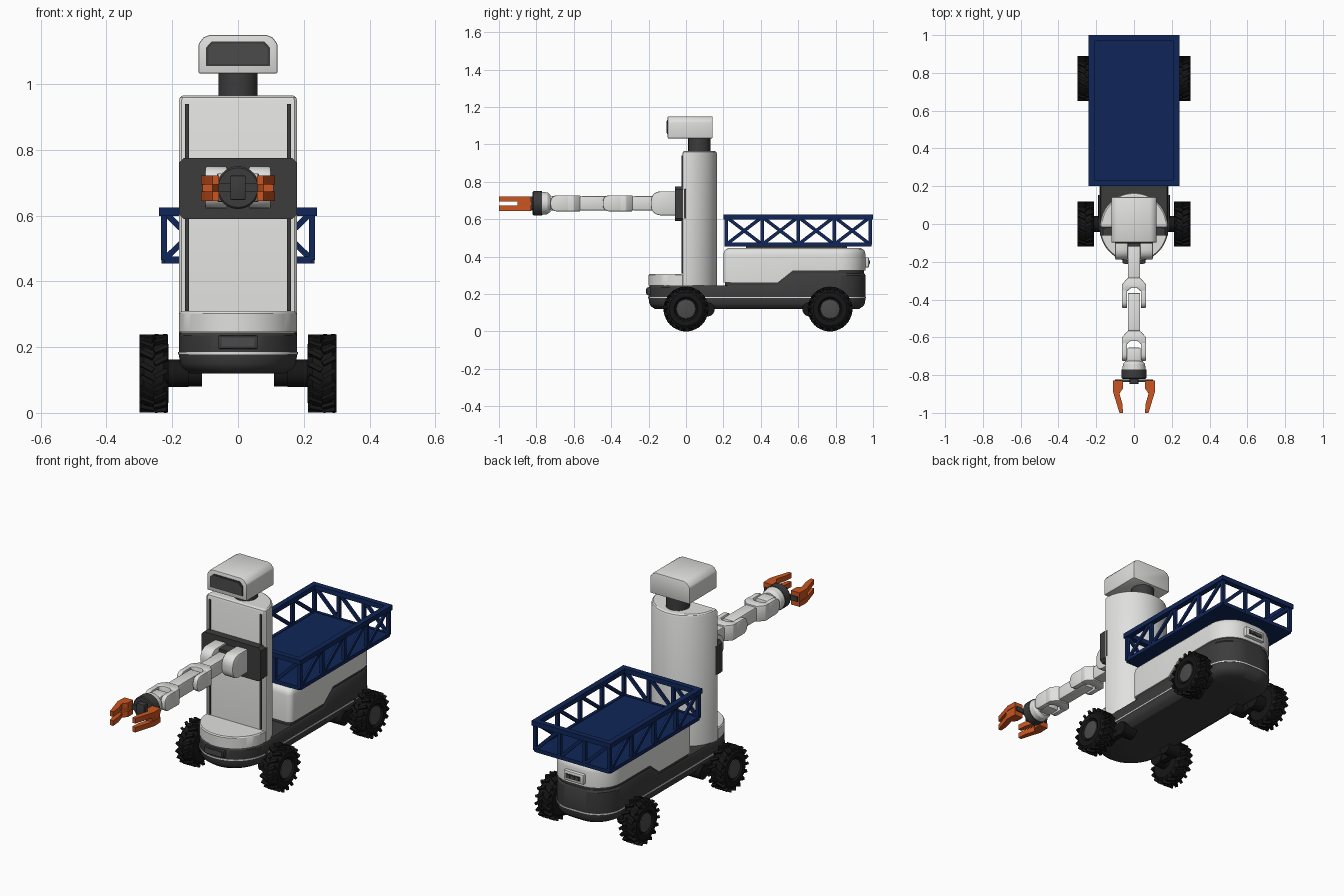
import bpy, bmesh, math
from mathutils import Vector, Matrix

cube = bpy.data.objects.get("Cube")
if cube:
    bpy.data.objects.remove(cube, do_unlink=True)


def material(name, r, g, b):
    m = bpy.data.materials.new(name)
    m.use_nodes = True
    m.diffuse_color = (r, g, b, 1)
    m.node_tree.nodes["Principled BSDF"].inputs["Base Color"].default_value = (r, g, b, 1)
    return m


WHITE = material("shell white", .75, .75, .74)
DARK = material("charcoal", .045, .045, .045)
BLACK = material("tyre black", .008, .008, .008)
GREY = material("hub grey", .07, .07, .07)
NAVY = material("tray navy", .005, .019, .1)
ORANGE = material("claw orange", .6, .09, .015)


def finish(name, bm, mat, bevel=0):
    bmesh.ops.remove_doubles(bm, verts=bm.verts, dist=1e-5)
    bmesh.ops.recalc_face_normals(bm, faces=bm.faces)
    if bevel:
        edges = [e for e in bm.edges if e.calc_face_angle(0) > .6]
        bmesh.ops.bevel(bm, geom=edges, offset=bevel, segments=2, profile=.5, affect='EDGES')
    mesh = bpy.data.meshes.new(name)
    bm.to_mesh(mesh)
    bm.free()
    mesh.materials.append(mat)
    ob = bpy.data.objects.new(name, mesh)
    bpy.context.collection.objects.link(ob)
    bpy.ops.object.select_all(action='DESELECT')
    ob.select_set(True)
    bpy.context.view_layer.objects.active = ob
    bpy.ops.object.shade_smooth_by_angle(angle=math.radians(32))
    return ob


def prism(name, pts, axis, lo, hi, mat, bevel=0):
    place = {'x': lambda a, b, t: (t, a, b), 'y': lambda a, b, t: (a, t, b),
             'z': lambda a, b, t: (a, b, t)}[axis]
    bm = bmesh.new()
    rings = [[bm.verts.new(place(a, b, t)) for a, b in pts] for t in (lo, hi)]
    for r in rings:
        bm.faces.new(r)
    for i in range(len(pts)):
        bm.faces.new((rings[0][i - 1], rings[0][i], rings[1][i], rings[1][i - 1]))
    return finish(name, bm, mat, bevel)


def box(name, x0, x1, y0, y1, z0, z1, mat, bevel=0):
    return prism(name, [(x0, y0), (x1, y0), (x1, y1), (x0, y1)], 'z', z0, z1, mat, bevel)


def lathe(name, profile, axis, centre, mat, n=32):
    bm = bmesh.new()
    rings = []
    for t, r in profile:
        ring = []
        for i in range(n):
            a = math.tau * i / n
            u, v = r * math.cos(a), r * math.sin(a)
            p = {'x': (t, u, v), 'y': (u, t, v), 'z': (u, v, t)}[axis]
            ring.append(bm.verts.new(Vector(p) + Vector(centre)))
        rings.append(ring)
    for a, b in zip(rings, rings[1:]):
        for i in range(n):
            bm.faces.new((a[i - 1], a[i], b[i], b[i - 1]))
    return finish(name, bm, mat)


def arc(cx, cy, r, a0, a1, n=12):
    angles = [math.radians(a0 + (a1 - a0) * i / n) for i in range(n + 1)]
    return [(cx + r * math.cos(a), cy + r * math.sin(a)) for a in angles]


def shell(name, half, levels, mat):
    """Mirrored plan outline stacked through (inset, height) levels."""
    ys = [p[1] for p in half]
    mid, length = (min(ys) + max(ys)) / 2, (max(ys) - min(ys)) / 2
    width = max(p[0] for p in half)
    outline = half + [(-x, y) for x, y in reversed(half)]
    n, k = len(outline), len(half)
    bm = bmesh.new()
    rings = []
    for inset, z in levels:
        rings.append([bm.verts.new((x * (1 - inset / width), mid + (y - mid) * (1 - inset / length),
                                    z(y) if callable(z) else z)) for x, y in outline])
    for a, b in zip(rings, rings[1:]):
        for i in range(n):
            bm.faces.new((a[i - 1], a[i], b[i], b[i - 1]))
    for r in (rings[0], rings[-1]):
        for i in range(k - 1):
            bm.faces.new((r[i], r[i + 1], r[n - 2 - i], r[n - 1 - i]))
    return finish(name, bm, mat)


def step(low, high):
    return lambda y: low + (high - low) * min(1, max(0, (y - .49) / .08))


# Chassis: round-nosed base that steps up toward the rear
W = .18
tail = [(W, .49), (W, .57)] + arc(.04, .82, .14, 0, 90)
plan = arc(0, -.02, W, -90, 0, 16) + tail
shell("chassis", plan, [(.035, .12), (.012, .135), (.004, .15), (0, .178), (0, step(.235, .3)),
                        (.006, step(.245, .31))], DARK)
shell("chassis_stripe", plan, [(-.002, .178), (-.002, .185)], WHITE)
box("front_bumper_panel", -.06, .06, -.21, -.18, .195, .235, DARK, .004)
box("front_panel_face", -.05, .05, -.213, -.209, .202, .228, GREY)

# Rear cargo shell
deck_plan = [(.15, .2)] + arc(.15, .23, .03, -90, 0, 5)[1:] + tail
shell("deck_seam", deck_plan, [(.008, step(.24, .3)), (.008, step(.27, .335))], DARK)
shell("cargo_deck", deck_plan, [(0, step(.262, .325)), (0, .41), (.004, .428), (.013, .44), (.03, .447)], WHITE)
box("rear_light_housing", -.06, .06, .94, .978, .342, .396, WHITE, .006)
box("rear_light", -.045, .045, .976, .981, .357, .381, DARK)
for x in (-.027, 0, .027):
    box("rear_light_cell", x - .009, x + .009, .98, .983, .362, .376, GREY)

# Tower and front step
nose = arc(0, -.02, W, -90, 0, 16)
shell("front_step", nose, [(0, .246), (0, .302), (.005, .308)], WHITE)
column = [(.172, -.02), (W, -.012)] + arc(0, -.015, W, 0, 90, 18)
shell("tower", column, [(0, .245), (0, .95), (.004, .96), (.012, .965)], WHITE)
for s in (-1, 1):
    box("tower_slot", s * .155 - .006, s * .155 + .006, -.025, -.018, .31, .94, DARK)
prism("arm_carriage", [(-W, .605), (-.165, .59), (.165, .59), (W, .605), (W, .76), (.165, .775),
                       (-.165, .775), (-W, .76)], 'y', -.06, 0, DARK)

# Head
lathe("neck", [(.95, 0), (.95, .06), (1.04, .06), (1.04, 0)], 'z', (0, .07, 0), DARK, 16)
prism("head", [(-.12, 1.032), (.12, 1.032), (.12, 1.122), (.105, 1.142), (.085, 1.15),
               (-.085, 1.15), (-.105, 1.142), (-.12, 1.122)], 'y', -.098, .142, WHITE, .005)
prism("face_screen", [(-.098, 1.055), (.098, 1.055), (.098, 1.11), (.08, 1.13), (-.08, 1.13),
                      (-.098, 1.11)], 'y', -.102, -.096, DARK)
prism("face_screen_glass", [(-.09, 1.061), (.09, 1.061), (.09, 1.108), (.076, 1.124), (-.076, 1.124),
                            (-.09, 1.108)], 'y', -.104, -.1, GREY)

# Arm: shoulder lobes, then two links each ending in a fork
AZ = .685


def link(name, y0, y1, half, h, mat=WHITE):
    """Bar with a rounded front end, seen from the side."""
    r = h * .8
    pts = [(y0, AZ - h)] + [(y0, AZ + h)] + arc(y1 + r, AZ + h - r, r, 90, 180, 5)
    pts += arc(y1 + r, AZ - h + r, r, 180, 270, 5)
    prism(name, pts, 'x', half[0], half[1], mat, .006)


for s in (-1, 1):
    link("shoulder_lobe", -.05, -.188, sorted((s * .032, s * .1)), .064)
box("shoulder_core", -.04, .04, -.12, -.05, .63, .74, DARK)
for name, start, fork in (("upper_arm", -.1, -.285), ("forearm", -.365, -.565)):
    link(name, start, fork - .02, (-.033, .033), .038)
    prism(name + "_yoke", [(-.033, fork), (-.064, fork - .035), (-.064, fork - .07), (-.034, fork - .07),
                           (-.02, fork - .055), (.02, fork - .055), (.034, fork - .07), (.064, fork - .07),
                           (.064, fork - .035), (.033, fork)], 'z', AZ - .043, AZ + .043, WHITE, .004)
    for s in (-1, 1):
        link(name + "_fork", fork - .06, fork - .16, sorted((s * .036, s * .064)), .043)
link("wrist_link", -.655, -.745, (-.035, .035), .038)
lathe("wrist_collar", [(-.725, 0), (-.725, .045), (-.74, .058), (-.772, .062), (-.772, 0)],
      'y', (0, 0, AZ), WHITE)
lathe("wrist", [(-.77, 0), (-.77, .065), (-.815, .065), (-.82, .06), (-.82, 0)], 'y', (0, 0, AZ), DARK)
box("gripper_palm", -.023, .023, -.848, -.81, .648, .722, DARK, .003)
box("gripper_rail", -.1, .1, -.836, -.822, .672, .698, DARK)

# Claws: slotted fingers on solid knuckles
for s in (-1, 1):
    finger = [(s * x, y) for x, y in ((.058, -.828), (.11, -.828), (.112, -.885), (.077, -1), (.058, -1),
                                      (.062, -.95), (.078, -.895), (.058, -.872))]
    for z in (.645, .694):
        prism("claw_finger", finger, 'z', z, z + .028, ORANGE)
    knuckle = [(s * x, y) for x, y in ((.06, -.83), (.108, -.83), (.108, -.9), (.078, -.9), (.06, -.87))]
    prism("claw_knuckle", knuckle, 'z', .67, .7, ORANGE)

# Cargo tray: floor, rails, posts and diagonals
tray = bmesh.new()


def beam(p, q, w, h):
    p, q = Vector(p), Vector(q)
    d = q - p
    side = d.cross(Vector((0, 0, 1))) if abs(d.normalized().z) < .99 else Vector((1, 0, 0))
    side.normalize()
    rot = Matrix((side, d.normalized(), side.cross(d.normalized()))).transposed().to_4x4()
    m = Matrix.Translation((p + q) / 2) @ rot @ Matrix.Diagonal((w, d.length, h, 1))
    bmesh.ops.create_cube(tray, size=1, matrix=m)


X, Y0, Y1, ZB, ZT = .225, .215, .985, .465, .612
corners = [(X, Y0), (X, Y1), (-X, Y1), (-X, Y0)]
for i, (a, b) in enumerate(zip(corners, corners[1:] + corners[:1])):
    a, b = Vector(a), Vector(b)
    ext = (b - a).normalized() * .0149
    beam((*(a - ext), ZT), (*(b + ext), ZT), .03, .026)
    beam((*a, ZB), (*b, ZB), .016, .02)
    panels = 4 if i % 2 == 0 else 3
    for k in range(panels):
        p, q = a.lerp(b, k / panels), a.lerp(b, (k + 1) / panels)
        beam((*p, ZB), (*p, ZT), .018, .018)
        beam((*p, ZB), (*q, ZT), .012, .018)
finish("tray_frame", tray, NAVY)
box("tray_floor", -X, X, Y0, Y1, .455, .472, NAVY)
box("tray_mount", -.12, .12, .32, .86, .43, .458, DARK)

# Wheels with chevron tread, hubs and trailing suspension arms
for end, wy, arm in (("front", 0, .115), ("rear", .77, -.11)):
    for s, side in ((1, "left"), (-1, "right")):
        name, c = f"{end}_{side}_", (0, wy, .12)
        lathe(name + "tyre", [(s * t, r) for t, r in (
            (.212, 0), (.212, .09), (.226, .108), (.286, .108), (.3, .09), (.3, .064),
            (.291, .056), (.291, 0))], 'x', c, BLACK)
        lathe(name + "hub", [(s * .285, .052), (s * .296, .05), (s * .298, .042), (s * .298, 0)], 'x', c, GREY)
        tread = bmesh.new()
        for i in range(36):
            k = 1 if i % 2 else -1
            m = (Matrix.Translation((s * .256, wy, .12)) @ Matrix.Rotation(math.tau * i / 36, 4, 'X')
                 @ Matrix.Translation((k * .021, 0, .109)) @ Matrix.Rotation(k * .5, 4, 'Z')
                 @ Matrix.Diagonal((.044, .014, .02, 1)))
            bmesh.ops.create_cube(tread, size=1, matrix=m)
        finish(name + "tread", tread, BLACK)
        lathe(name + "axle", [(s * .15, 0), (s * .15, .042), (s * .215, .042), (s * .215, 0)], 'x', c, BLACK, 20)
        lathe(name + "pivot", [(s * .11, 0), (s * .11, .038), (s * .19, .038), (s * .19, 0)], 'x',
              (0, wy + arm, .118), BLACK, 20)
        lo, hi = sorted((wy, wy + arm))
        x0, x1 = sorted((s * .155, s * .19))
        box(name + "swing_arm", x0, x1, lo, hi, .085, .15, BLACK, .006)
